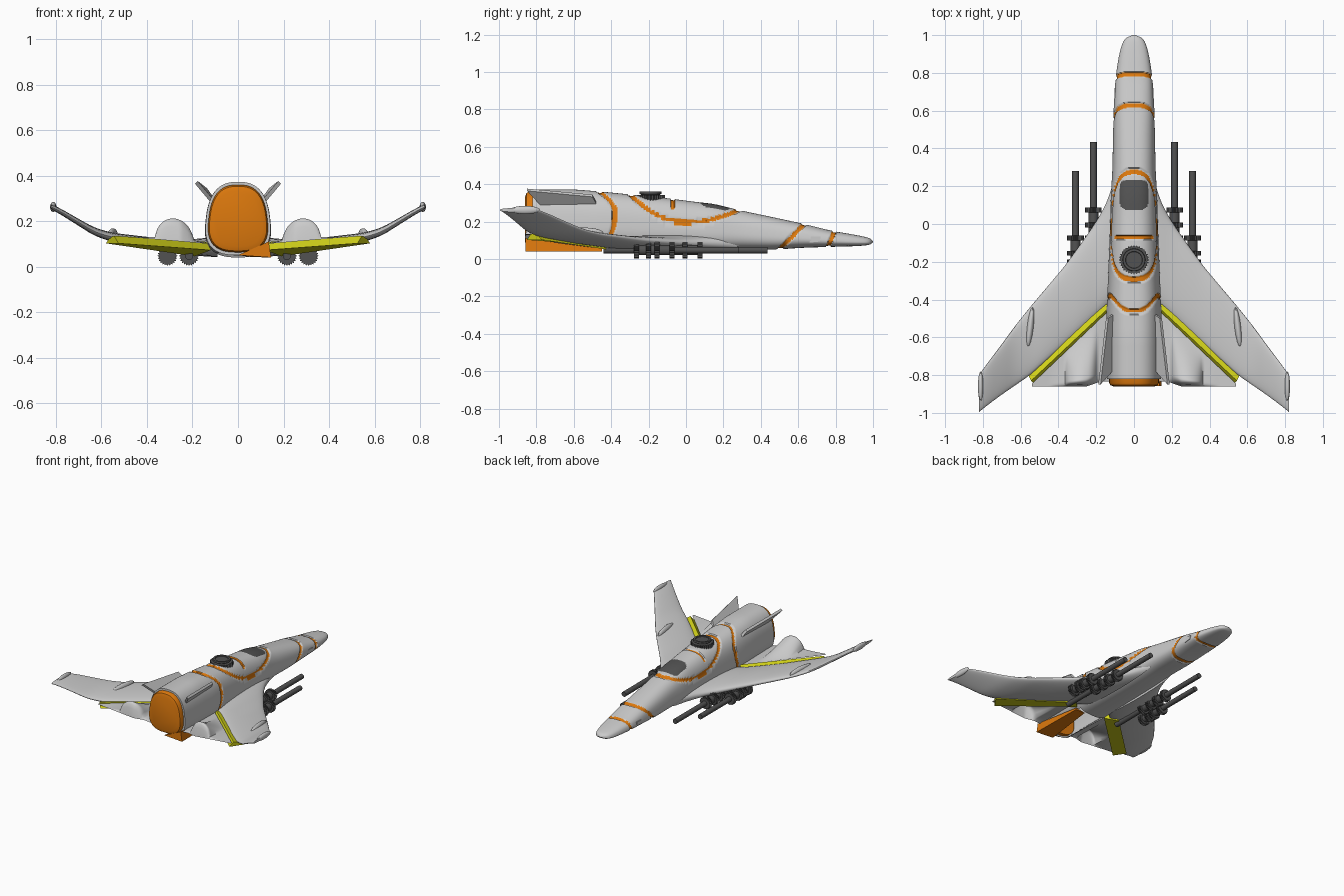
import bpy, bmesh, math
from mathutils import Matrix, Vector

if "Cube" in bpy.data.objects:
    bpy.data.objects.remove(bpy.data.objects["Cube"])


def mat(name, c):
    m = bpy.data.materials.new(name)
    m.diffuse_color = (*c, 1)
    m.use_nodes = True
    m.node_tree.nodes["Principled BSDF"].inputs["Base Color"].default_value = m.diffuse_color
    return m


GREY = mat("hull_grey", (0.6, 0.6, 0.6))
ORANGE = mat("orange", (0.72, 0.19, 0.004))
DARK = mat("dark_metal", (0.085, 0.085, 0.085))
YELLOW = mat("yellow", (0.65, 0.65, 0.01))


def skin(bm, rings, cap=True, loop=True):
    rows = [[bm.verts.new(p) for p in r] for r in rings]
    n = len(rows[0])
    for a, b in zip(rows, rows[1:]):
        for i in range(n if loop else n - 1):
            j = (i + 1) % n
            bm.faces.new((a[i], a[j], b[j], b[i]))
    if cap:
        bm.faces.new(rows[0])
        bm.faces.new(rows[-1])


def finish(name, bm, mats, angle=35, recalc=True):
    if recalc:
        bmesh.ops.recalc_face_normals(bm, faces=bm.faces[:])
    me = bpy.data.meshes.new(name)
    bm.to_mesh(me)
    bm.free()
    for m in mats:
        me.materials.append(m)
    for p in me.polygons:
        p.use_smooth = True
    me.set_sharp_from_angle(angle=math.radians(angle))
    ob = bpy.data.objects.new(name, me)
    bpy.context.collection.objects.link(ob)
    return ob


def lerp_table(t, y):
    y = min(max(y, t[0][0]), t[-1][0])
    for a, b in zip(t, t[1:]):
        if y <= b[0]:
            k = (y - a[0]) / (b[0] - a[0])
            return [p + (q - p) * k for p, q in zip(a[1:], b[1:])]


def smooth_table(t, y, w):
    s = [lerp_table(t, y + w * k / 3) for k in range(-3, 4)]
    return [sum(c) / 7 for c in zip(*s)]


def sgnpow(v, p):
    return math.copysign(abs(v) ** p, v)


# fuselage stations: y, half width, bottom, top
HULL = [(-.82, .14, .05, .372), (-.6, .142, .045, .372), (-.45, .142, .04, .36),
        (-.3, .135, .04, .345), (-.1, .127, .04, .325), (.05, .122, .042, .305),
        (.15, .12, .045, .295), (.28, .112, .05, .262), (.48, .108, .05, .22),
        (.62, .105, .06, .19), (.78, .095, .065, .15), (.9, .077, .068, .13),
        (.96, .06, .072, .118), (.985, .042, .077, .11), (1, .008, .09, .096)]


def hull_ring(y, n=72, k=1.0, y_out=None):
    w, b, t = smooth_table(HULL, y, max(0, min(.04, (1 - y) * .4)))
    h, c = (t - b) / 2 * k, (t + b) / 2
    r = []
    for i in range(n):
        a = 2 * math.pi * i / n
        s = sgnpow(math.sin(a), .75)
        x = w * k * sgnpow(math.cos(a), .75) * (1 - .13 * s)
        r.append(Vector((x, y if y_out is None else y_out, c + h * s)))
    return r


# rule for the orange seams between hull panels
def in_seam(p, e=.012):
    x, y, z = p
    if abs(y - .79 - (z - .14) * .4) < e:
        return True
    if abs(y - .63 - (z - .185) * .96) < e * 1.3:
        return True
    if z > .1 and abs(y + .38 + (7 if z > .25 else 1.4) * (z - .25) ** 2) < e * 1.1:
        return True
    k = .85 if y > 0 else 1.7
    if abs(y) < .31 and abs(z - .195 - k * y * y) < e * .9 * math.hypot(1, 2 * k * y):
        return True
    return abs(y + .07) < e * .8 and abs(x) < .1 and z > .25


# fuselage
bm = bmesh.new()
N = 366
rings = []
for i in range(N + 1):
    y = -.82 + 1.82 * i / N
    ring = hull_ring(y)
    mid = sum(ring, Vector()) / len(ring)
    rings.append([p + (mid - p).normalized() * .007 if in_seam(p) and y < .95 else p for p in ring])
skin(bm, rings)
bmesh.ops.recalc_face_normals(bm, faces=bm.faces[:])
gone = []
for f in bm.faces:
    p = f.calc_center_median()
    if in_seam(p):
        f.material_index = 1
    elif p.z > .2 and (p.x / .078) ** 4 + ((p.y - .155) / .08) ** 4 < 1:
        f.material_index = 2      # canopy window
    if p.y < -.44 and p.z < .06:
        gone.append(f)            # open belly at the rear
bmesh.ops.delete(bm, geom=gone, context='FACES')
finish("fuselage", bm, [GREY, ORANGE, DARK], 50, recalc=False)

# engine end plate
bm = bmesh.new()
skin(bm, [hull_ring(-.8, 48, k, yo) for k, yo in ((.92, -.79), (.92, -.84), (.88, -.853), (.75, -.86))])
finish("engine_plate", bm, [ORANGE])

# orange wedge under the engine
bm = bmesh.new()
skin(bm, [[(.0, -.858, .05), (.145, -.858, .04), (.135, -.858, .11)],
          [(.06, -.45, .042), (.138, -.45, .04), (.135, -.45, .055)]])
finish("engine_wedge", bm, [ORANGE])

# wing stations: x, leading edge y, trailing edge y, centre z, thickness
WING = [(.09, .3, -.4, .085, .085), (.125, .15, -.415, .085, .085), (.2, .01, -.485, .085, .07),
        (.36, -.215, -.63, .1, .052), (.55, -.44, -.8, .128, .04), (.63, -.54, -.855, .152, .036),
        (.71, -.65, -.91, .2, .03), (.79, -.755, -.97, .248, .026), (.82, -.8, -.995, .262, .022)]

for s, side in ((1, "right"), (-1, "left")):
    # swept main wing
    bm = bmesh.new()
    rings = []
    for i in range(41):
        x = .09 + .73 * i / 40
        le, te, zc, t = smooth_table(WING, x, min(.03, x - .09, .82 - x))
        ring = []
        for j in range(32):
            a = 2 * math.pi * j / 32
            ring.append((s * x, (le + te) / 2 + (le - te) / 2 * math.cos(a),
                         zc + t / 2 * sgnpow(math.sin(a), .8)))
        rings.append(ring)
    skin(bm, rings)
    # ridge on the wing and pod on the tip
    for c, size, rot in (((.55, -.55, .14), (.018, .11, .028), .12),
                         ((.812, -.86, .262), (.014, .08, .022), 0)):
        bmesh.ops.create_uvsphere(bm, u_segments=16, v_segments=10, radius=1, matrix=
                                  Matrix.Translation((s * c[0], c[1], c[2])) @
                                  Matrix.Rotation(s * rot, 4, 'Z') @ Matrix.Diagonal((*size, 1)))
    finish("wing_" + side, bm, [GREY], 50)

    # yellow closing strip under the trailing edge
    bm = bmesh.new()
    skin(bm, [[(s * .12, -.46, .072), (s * .19, -.385, .045), (s * .19, -.385, .075), (s * .13, -.44, .108)],
              [(s * .525, -.85, .102), (s * .58, -.77, .102), (s * .565, -.79, .125), (s * .545, -.83, .135)]])
    finish("wing_strip_" + side, bm, [YELLOW])

    # rear wing panel with a rounded nacelle bulge (open sheet)
    bm = bmesh.new()
    rows = []
    for j in range(31):
        v = j / 30
        row = []
        for i in range(41):
            u = i / 40
            x = .13 + .41 * u
            front = -.455 - .39 * u
            back = -.835 - .025 * min(1, max(0, (x - .18) / .07))
            d = (x - .28) / .085
            rise = v / .88 if v < .88 else math.sqrt(max(0, 1 - ((v - .88) / .12) ** 2))
            bulge = .1 * rise ** 1.3 * (math.sqrt(1 - d * d) if abs(d) < 1 else 0)
            bulge = max(bulge, .02 * rise * max(0, 1 - abs(d) / 2))
            row.append((s * x, front + (back - front) * v, .1 + .085 * (x - .13) + bulge))
        rows.append(row)
    skin(bm, rows, cap=False, loop=False)
    bm.normal_update()
    if sum(f.normal.z for f in bm.faces) < 0:
        bmesh.ops.reverse_faces(bm, faces=bm.faces[:])
    finish("rear_panel_" + side, bm, [GREY], 60, recalc=False)

    # slanted tail fin
    bm = bmesh.new()
    quad = [(.115, -.48, .3), (.12, -.78, .295), (.183, -.85, .37), (.142, -.5, .338)]
    skin(bm, [[(s * (x + d * .006), y, z - d * .006) for x, y, z in quad] for d in (-1, 1)])
    finish("tail_fin_" + side, bm, [GREY])

    # small hatch on the nose
    bm = bmesh.new()
    skin(bm, [[(s * x, .69 + y, .105 + z) for y, z in ((-.03, -.018), (.025, -.012), (.03, .015), (-.022, .015))]
              for x in (.09, .104)])
    finish("nose_hatch_" + side, bm, [GREY])

    # guns: barrel with toothed rings
    for gx, front, discs, nm in ((.215, .435, (.075, -.005, -.075, -.155), "inner"),
                                 (.31, .28, (-.075, -.155, -.2, -.265), "outer")):
        bm = bmesh.new()

        def circle(y, r, n, tooth=1.0):
            return [(s * gx + r * (tooth if i % 2 else 1) * math.cos(2 * math.pi * i / n), y,
                     .047 + r * (tooth if i % 2 else 1) * math.sin(2 * math.pi * i / n)) for i in range(n)]
        skin(bm, [circle(-.44 if nm == "inner" else -.28, .018, 20), circle(front, .018, 20)])
        skin(bm, [circle(min(discs), .027, 20), circle(max(discs), .027, 20)])
        for y in discs:
            skin(bm, [circle(y - .013, .044, 48, .84), circle(y + .013, .044, 48, .84)])
        finish("gun_%s_%s" % (nm, side), bm, [DARK], 25)

# dorsal turret: toothed base and round cap
bm = bmesh.new()


def flat_ring(z, r, tooth=1.0, n=64):
    return [(r * (tooth if i % 2 else 1) * math.cos(2 * math.pi * i / n),
             -.19 + r * (tooth if i % 2 else 1) * math.sin(2 * math.pi * i / n), z) for i in range(n)]


skin(bm, [flat_ring(.31, .078, .9), flat_ring(.342, .078, .9)])
skin(bm, [flat_ring(z, r) for z, r in ((.32, .05), (.345, .05), (.348, .06), (.36, .058), (.36, .045), (.354, .043))])
finish("turret", bm, [DARK], 25)
